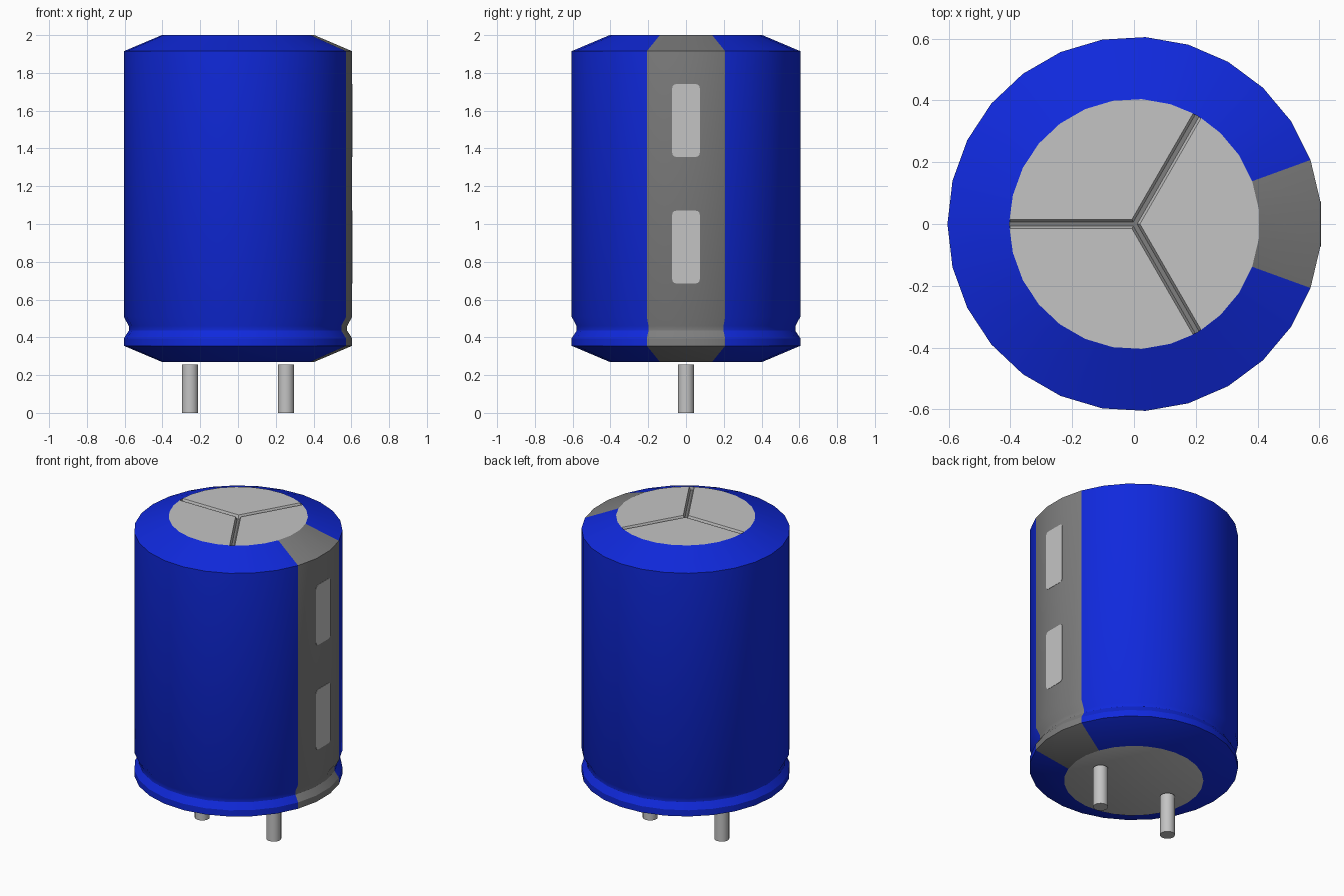
import bpy, bmesh, math
from math import sin, cos, radians, pi

cube = bpy.data.objects.get("Cube")
if cube:
    bpy.data.objects.remove(cube, do_unlink=True)


def material(name, rgb):
    m = bpy.data.materials.new(name)
    m.use_nodes = True
    m.diffuse_color = (*rgb, 1)
    m.node_tree.nodes["Principled BSDF"].inputs["Base Color"].default_value = (*rgb, 1)
    return m


BLUE = material("sleeve blue", (0.005, 0.022, 0.72))
GREY = material("stripe grey", (0.21, 0.21, 0.21))
METAL = material("light metal", (0.55, 0.55, 0.55))

SEGMENTS = 27
STEP = 2 * pi / SEGMENTS
R, R_CAP = 0.606, 0.405
TOP, FLOOR, BOTTOM = 2.0, 1.978, 0.27
OFFSET_X = 0.002


def finish(name, bm, mats, smooth=True):
    mesh = bpy.data.meshes.new(name)
    bm.to_mesh(mesh)
    bm.free()
    for m in mats:
        mesh.materials.append(m)
    ob = bpy.data.objects.new(name, mesh)
    bpy.context.collection.objects.link(ob)
    ob.location.x = OFFSET_X
    if smooth:
        bpy.ops.object.select_all(action='DESELECT')
        ob.select_set(True)
        bpy.context.view_layer.objects.active = ob
        bpy.ops.object.shade_smooth_by_angle(angle=radians(30))
    return ob


# Can: lathed profile with a crimp near the base and a sunken top
profile = [(R_CAP, BOTTOM), (R, 0.355), (R, 0.395), (0.58, 0.435), (0.58, 0.46),
           (R, 0.508), (R, 1.915), (R_CAP, TOP), (R_CAP, FLOOR)]
bm = bmesh.new()
rings = [[bm.verts.new((r * cos((i + .5) * STEP), r * sin((i + .5) * STEP), z))
          for i in range(SEGMENTS)] for r, z in profile]
for k in range(len(rings) - 1):
    for i in range(SEGMENTS):
        j = (i + 1) % SEGMENTS
        f = bm.faces.new((rings[k][i], rings[k][j], rings[k + 1][j], rings[k + 1][i]))
        c = f.calc_center_median()
        # the stripe is the three facets around +x
        f.material_index = 1 if abs(math.atan2(c.y, c.x)) < radians(19) else 0
        if k == len(rings) - 2:
            f.material_index = 2
bm.faces.new(list(reversed(rings[0]))).material_index = 2
bm.faces.new(rings[-1]).material_index = 1
finish("can_body", bm, [BLUE, GREY, METAL])


# Top cap: three raised sectors leaving a Y-shaped vent groove with sloped walls
def sector_edge(half_width, z):
    end = pi / 3 - math.asin(half_width / R_CAP)
    angles = [-end] + [(i + .5) * STEP for i in range(-4, 4)] + [end]
    pts = [(half_width / sin(pi / 3), 0, z)]
    return pts + [(R_CAP * cos(a), R_CAP * sin(a), z) for a in angles]


bm = bmesh.new()
for n in range(3):
    turn = n * 2 * pi / 3

    def loop(w, z):
        return [bm.verts.new((x * cos(turn) - y * sin(turn),
                              x * sin(turn) + y * cos(turn), h))
                for x, y, h in sector_edge(w, z)]
    upper, lower = loop(0.015, TOP), loop(0.007, FLOOR)
    bm.faces.new(upper)
    bm.faces.new((lower[0], lower[1], upper[1], upper[0]))
    bm.faces.new((lower[-1], lower[0], upper[0], upper[-1]))
bmesh.ops.recalc_face_normals(bm, faces=bm.faces)
finish("vent_cap", bm, [METAL], smooth=False)

# Polarity marks: thin plates with rounded corners on the stripe
for name, zc in (("lower_mark", 0.878), ("upper_mark", 1.548)):
    bm = bmesh.new()
    hw, hh, c = 0.073, 0.193, 0.022
    outline = []
    for q, (sy, sz) in enumerate([(1, 1), (-1, 1), (-1, -1), (1, -1)]):
        for t in range(4):
            a = q * pi / 2 + t * pi / 6
            outline.append((sy * (hw - c) + c * cos(a), sz * (hh - c) + c * sin(a)))
    x0 = R * cos(STEP / 2) - 0.002
    face = bm.faces.new([bm.verts.new((x0, y, zc + z)) for y, z in outline])
    ext = bmesh.ops.extrude_face_region(bm, geom=[face])
    bmesh.ops.translate(bm, vec=(0.004, 0, 0),
                        verts=[v for v in ext["geom"] if isinstance(v, bmesh.types.BMVert)])
    bmesh.ops.recalc_face_normals(bm, faces=bm.faces)
    finish(name, bm, [METAL], smooth=False)

# Leads
for name, x in (("left_lead", 0.254), ("right_lead", -0.254)):
    bm = bmesh.new()
    bmesh.ops.create_cone(bm, cap_ends=True, segments=20, radius1=0.0435,
                          radius2=0.0435, depth=0.257)
    bmesh.ops.translate(bm, vec=(x - OFFSET_X, 0, 0.1285), verts=bm.verts)
    finish(name, bm, [METAL])
